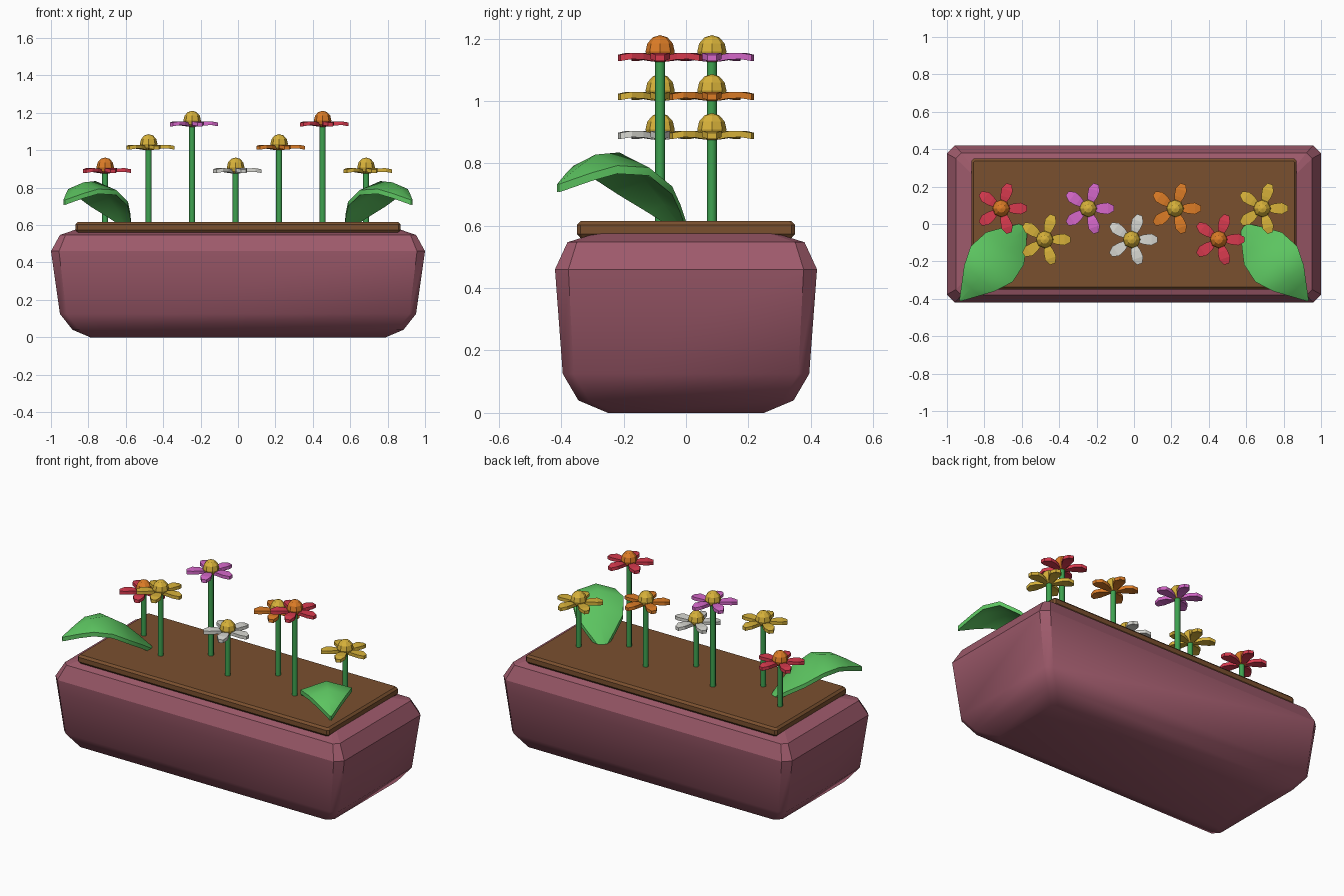
import bpy, bmesh, math
from mathutils import Vector

if "Cube" in bpy.data.objects:
    bpy.data.objects.remove(bpy.data.objects["Cube"])


def material(name, r, g, b):
    """Flat material from 0-255 display colour."""
    lin = [((c / 255 + 0.055) / 1.055) ** 2.4 for c in (r, g, b)]
    m = bpy.data.materials.new(name)
    m.diffuse_color = (*lin, 1)
    m.use_nodes = True
    m.node_tree.nodes["Principled BSDF"].inputs["Base Color"].default_value = m.diffuse_color
    return m


POT = material("mauve clay", 158, 90, 107)
SOIL = material("brown soil", 122, 80, 47)
LEAF = material("leaf green", 92, 196, 96)
STEM = material("stem green", 62, 162, 80)
RED = material("petal red", 216, 58, 78)
PINK = material("petal pink", 214, 104, 202)
WHITE = material("petal white", 216, 216, 210)
ORANGE = material("orange", 220, 124, 38)
YELLOW = material("golden yellow", 216, 178, 58)


def finish(name, bm, mat, angle=None):
    """Turn a bmesh into a named object with one colour."""
    bmesh.ops.recalc_face_normals(bm, faces=bm.faces)
    mesh = bpy.data.meshes.new(name)
    bm.to_mesh(mesh)
    bm.free()
    mesh.materials.append(mat)
    ob = bpy.data.objects.new(name, mesh)
    bpy.context.collection.objects.link(ob)
    if angle:
        bpy.ops.object.select_all(action='DESELECT')
        ob.select_set(True)
        bpy.context.view_layer.objects.active = ob
        bpy.ops.object.shade_smooth_by_angle(angle=math.radians(angle))
    return ob


def loft(bm, loops):
    """Skin a stack of closed loops and cap both ends."""
    rings = [[bm.verts.new(p) for p in loop] for loop in loops]
    n = len(rings[0])
    for a, b in zip(rings, rings[1:]):
        for i in range(n):
            j = (i + 1) % n
            bm.faces.new((a[i], a[j], b[j], b[i]))
    bm.faces.new(rings[0][::-1])
    bm.faces.new(rings[-1])


def chamfered_rect(hx, hy, z, c):
    pts = [(hx, hy - c), (hx - c, hy)]
    pts += [(-x, y) for x, y in pts[::-1]]
    pts += [(-x, -y) for x, y in pts]
    return [(x, y, z) for x, y in pts]


# Planter: tapered trough with rounded bottom and crisp bevelled rim
bm = bmesh.new()
loft(bm, [chamfered_rect(*p) for p in (
    (0.79, 0.25, 0.0, 0.03), (0.885, 0.345, 0.04, 0.035),
    (0.952, 0.395, 0.125, 0.035), (1.0, 0.42, 0.46, 0.043),
    (0.952, 0.38, 0.547, 0.03), (0.87, 0.29, 0.575, 0.02))])
for f in bm.faces:
    f.smooth = True
for e in bm.edges:
    if (e.verts[0].co.z + e.verts[1].co.z) / 2 > 0.2:
        e.smooth = False
finish("planter", bm, POT)

# Soil slab with small bevels
bm = bmesh.new()
loft(bm, [chamfered_rect(*p) for p in (
    (0.858, 0.338, 0.56, 0.008), (0.87, 0.35, 0.574, 0.012),
    (0.87, 0.35, 0.602, 0.012), (0.858, 0.338, 0.615, 0.008))])
finish("soil", bm, SOIL)


# Flowers
def make_stem(x, y, top):
    bm = bmesh.new()
    loft(bm, [[(x + 0.016 * math.cos(k * math.pi / 4), y + 0.016 * math.sin(k * math.pi / 4), z)
               for k in range(8)] for z in (0.59, top)])
    finish("stem", bm, STEM, 50)


PETAL = ((0.02, 0.011, -0.004), (0.065, 0.026, 0.003),
         (0.105, 0.031, 0.004), (0.138, 0.014, -0.002))  # radius, half width, lift


def make_petals(x, y, z, mat):
    bm = bmesh.new()
    for k in range(5):
        a = k * math.tau / 5
        u = Vector((math.cos(a), math.sin(a), 0))
        v = Vector((-u.y, u.x, 0))
        c = Vector((x, y, z))
        loft(bm, [[c + u * r + v * (w * s) + Vector((0, 0, lift + h))
                   for s, h in ((-1, -0.010), (1, -0.010), (1, 0.010), (-1, 0.010))]
                  for r, w, lift in PETAL])
    finish("petals", bm, mat)


def make_center(x, y, z, mat):
    bm = bmesh.new()
    bmesh.ops.create_uvsphere(bm, u_segments=8, v_segments=6, radius=1)
    for v in bm.verts:
        v.co = Vector((x + v.co.x * 0.047, y + v.co.y * 0.047,
                       z + 0.018 + v.co.z * (0.053 if v.co.z > 0 else 0.036)))
    finish("flower_center", bm, mat)


heads = ((RED, ORANGE), (YELLOW, YELLOW), (PINK, YELLOW), (WHITE, YELLOW),
         (ORANGE, YELLOW), (RED, ORANGE), (YELLOW, YELLOW))
for i, (petal, center) in enumerate(heads):
    x = -0.71 + 0.2325 * i
    y = 0.083 if i % 2 == 0 else -0.083
    z = 0.89 + 0.125 * (i % 3)
    make_stem(x, y, z)
    make_petals(x, y, z, petal)
    make_center(x, y, z, center)

# Arched leaves: distance along midrib, half width, height
RIB = ((0.0, 0.02, 0.612), (0.08, 0.08, 0.695), (0.16, 0.133, 0.77), (0.27, 0.147, 0.835),
       (0.37, 0.107, 0.828), (0.44, 0.062, 0.79), (0.528, 0.005, 0.735))
for side, name in ((-1, "left_leaf"), (1, "right_leaf")):
    bm = bmesh.new()
    loops = []
    for t, w, z in RIB:
        x, y = 0.585 + 0.653 * t, -0.01 - 0.757 * t
        loop = []
        for s, drop in ((-1, 0), (0, 0), (1, 0), (1, 0.026), (0, 0.026), (-1, 0.026)):
            loop.append((side * (x + 0.757 * w * s), y + 0.653 * w * s,
                         z - drop - 0.33 * w * abs(s)))
        loops.append(loop)
    loft(bm, loops)
    finish(name, bm, LEAF, 40)
